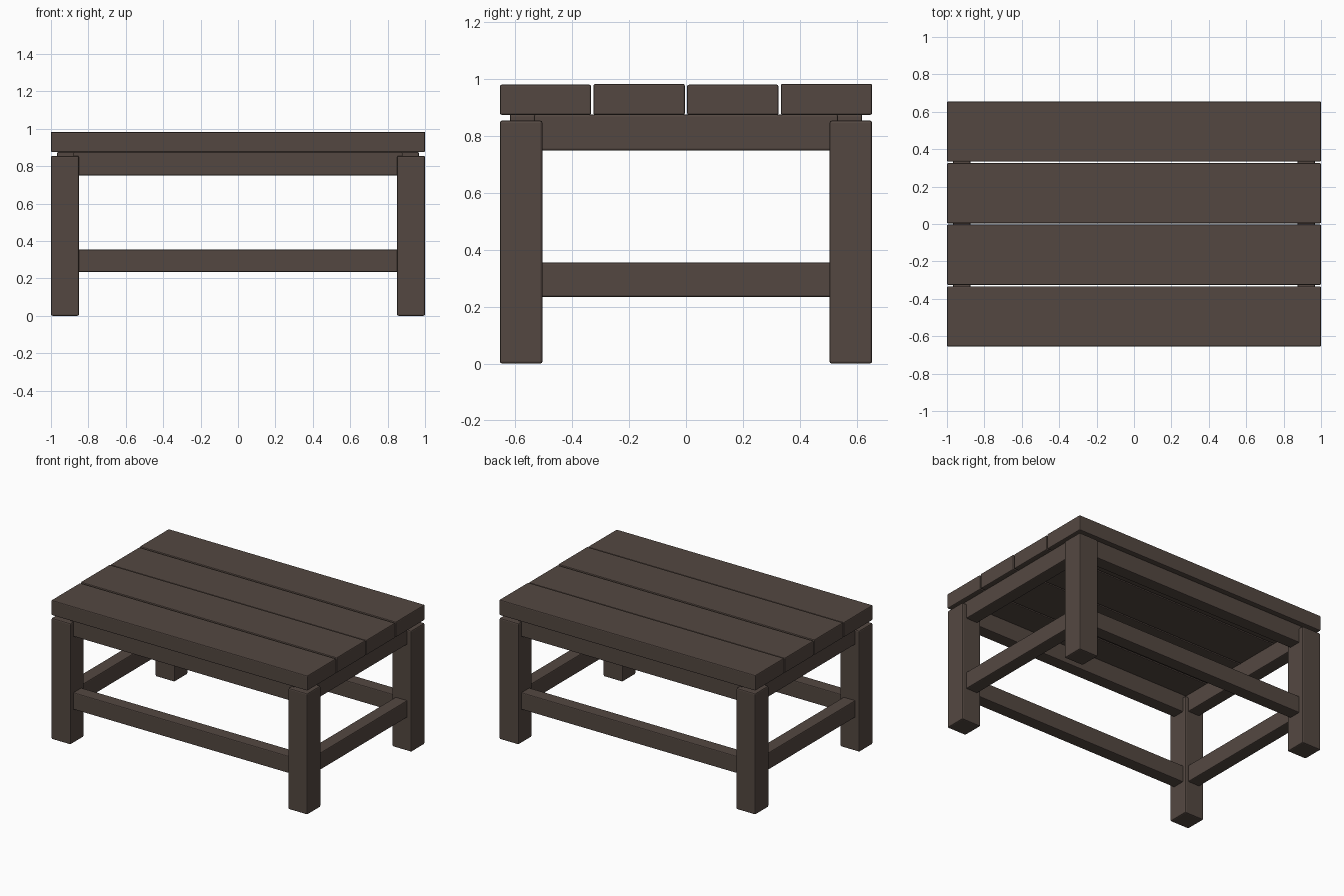
import bpy

cube = bpy.data.objects.get("Cube")
if cube:
    bpy.data.objects.remove(cube, do_unlink=True)

# Single dark brown timber colour
COLOUR = (0.088, 0.064, 0.053, 1.0)
wood = bpy.data.materials.new("dark_brown_wood")
wood.use_nodes = True
wood.diffuse_color = COLOUR
bsdf = wood.node_tree.nodes["Principled BSDF"]
bsdf.inputs["Base Color"].default_value = COLOUR
bsdf.inputs["Roughness"].default_value = 0.8


def timber(name, xs, ys, zs, bevel=0.008):
    """Board between the given x, y and z limits with eased edges."""
    centre = [sum(r) / 2 for r in (xs, ys, zs)]
    size = [abs(r[1] - r[0]) for r in (xs, ys, zs)]
    bpy.ops.mesh.primitive_cube_add(size=1, location=centre)
    obj = bpy.context.object
    obj.name = name
    obj.scale = size
    bpy.ops.object.transform_apply(location=False, rotation=False, scale=True)
    obj.data.materials.append(wood)
    mod = obj.modifiers.new("eased_edges", "BEVEL")
    mod.width = bevel
    mod.segments = 2
    return obj


HALF_Y = 0.655
LEG = 0.15

# Table top: four long planks with narrow gaps
GAP = 0.008
width = (2 * HALF_Y - 3 * GAP) / 4
for i in range(4):
    y = -HALF_Y + i * (width + GAP)
    timber(f"top_plank_{i + 1}", (-1, 1), (y, y + width),
           (0.875, 0.981 + 0.003 * (i % 2)), 0.006)

# Square legs, stopping just short of the planks
for sx, side in ((1, "left"), (-1, "right")):
    for sy, end in ((-1, "front"), (1, "back")):
        timber(f"{end}_{side}_leg", (sx * (1 - LEG), sx),
               (sy * (HALF_Y - LEG), sy * HALF_Y), (0, 0.855))

# Upper aprons and lower stretchers, housed into the legs
for kind, zs in (("apron", (0.75, 0.876)), ("stretcher", (0.235, 0.355))):
    for sy, end in ((-1, "front"), (1, "back")):
        timber(f"{end}_{kind}", (-0.88, 0.88), (sy * 0.53, sy * 0.62), zs, 0.006)
    for sx, side in ((1, "left"), (-1, "right")):
        timber(f"{side}_{kind}", (sx * 0.875, sx * 0.967), (-0.535, 0.535), zs, 0.006)
